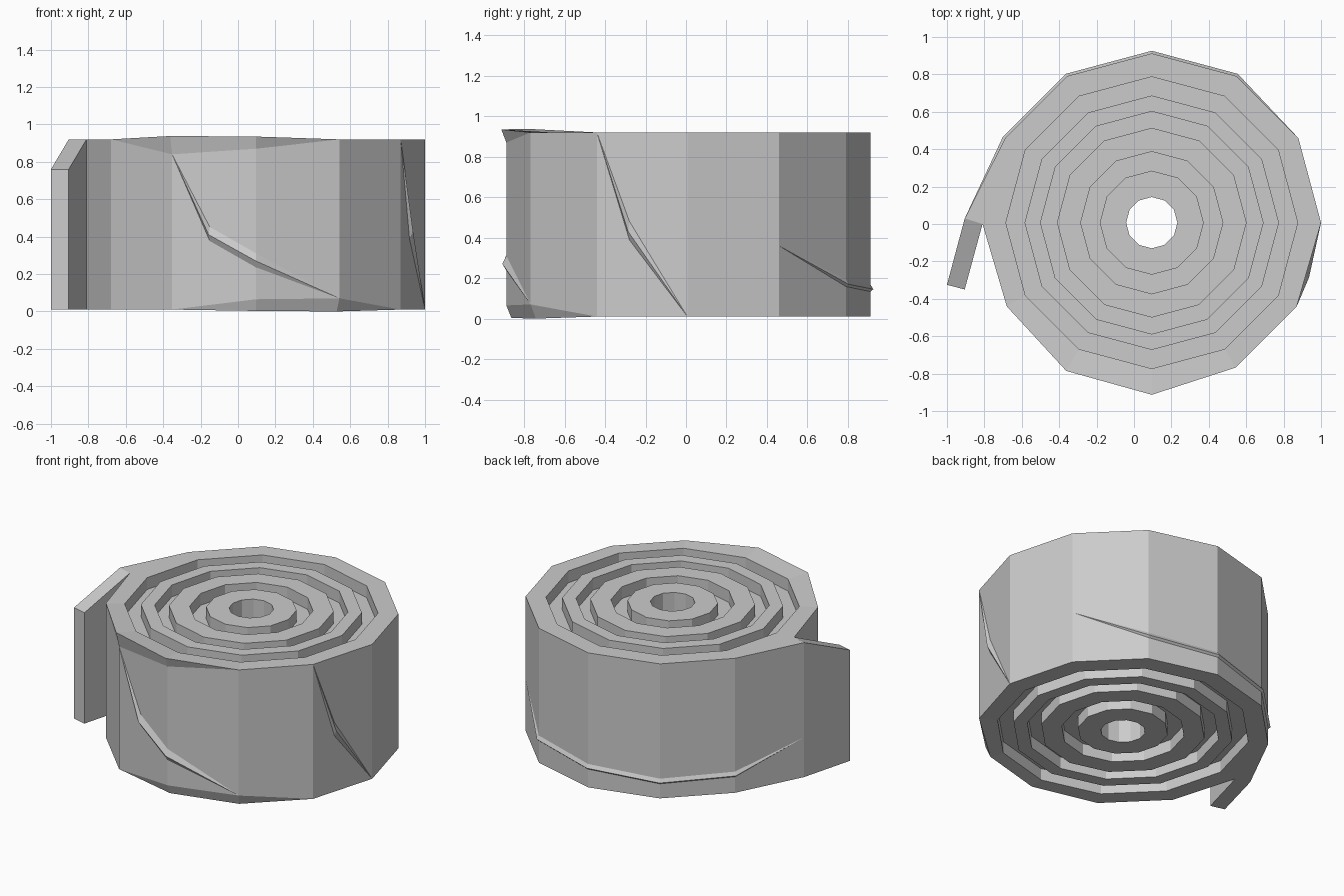
import bpy, bmesh
from math import cos, sin, radians
from mathutils import Vector

if "Cube" in bpy.data.objects:
    bpy.data.objects.remove(bpy.data.objects["Cube"])

CX, CY, LOW, HIGH, GROOVE = 0.095, 0.007, 0.01, 0.92, 0.08

cloth = bpy.data.materials.new("cloth_grey")
cloth.diffuse_color = (0.6, 0.6, 0.6, 1)
cloth.use_nodes = True
cloth.node_tree.nodes["Principled BSDF"].inputs["Base Color"].default_value = cloth.diffuse_color


def finish(bm, name):
    bmesh.ops.remove_doubles(bm, verts=bm.verts, dist=0.0005)
    bmesh.ops.recalc_face_normals(bm, faces=bm.faces)
    me = bpy.data.meshes.new(name)
    bm.to_mesh(me)
    bm.free()
    me.materials.append(cloth)
    ob = bpy.data.objects.new(name, me)
    bpy.context.collection.objects.link(ob)
    return ob


# Thirteen columns: the wound edge at 180 degrees has an outer and an inner corner
ANGLES = [30 * i for i in range(7)] + [180 + 30 * i for i in range(6)]
TAIL_OUT, TAIL_IN = (-0.905, 0.03), (-0.81, 0.0)


def ring_point(i, r):
    a = radians(ANGLES[i])
    return CX + r * cos(a), CY + r * sin(a)


def outer_point(i, extra=0.0):
    if i == 6:
        return TAIL_OUT
    if i == 7:
        return TAIL_IN
    return ring_point(i, 0.905 - (0.01 if i > 7 else 0) + extra)


# Hem flares: column -> (outward shift, rim height, height where the fold starts)
TOP_FOLD = {9: (0.02, 0.938, 0.84), 10: (0.025, 0.935, 0.87)}
BOTTOM_FOLD = {11: (-0.03, 0.0, 0.07), 10: (-0.025, 0.003, 0.065)}


def outer_column(i):
    bo, bz, bl = BOTTOM_FOLD.get(i, (0, LOW, LOW))
    to, tz, th = TOP_FOLD.get(i, (0, HIGH, HIGH))
    return [(*outer_point(i, bo), bz), (*outer_point(i), bl),
            (*outer_point(i), th), (*outer_point(i, to), tz)]


# Wound roll: raised rings and grooves on both ends
EDGES = [0.78, 0.68, 0.595, 0.507, 0.38, 0.278, 0.137]
end_profile = []
for k, r in enumerate(EDGES):
    levels = (0, GROOVE) if k % 2 == 0 else (GROOVE, 0)
    if r == EDGES[-1]:
        levels = (0,)
    end_profile += [(r, d) for d in levels]

bm = bmesh.new()
columns = []
for i in range(13):
    pts = outer_column(i)
    pts += [(*ring_point(i, r), HIGH - d) for r, d in end_profile]
    pts += [(*ring_point(i, r), LOW + d) for r, d in reversed(end_profile)]
    columns.append([bm.verts.new(p) for p in pts])
n = len(columns[0])
for i in range(13):
    a, b = columns[i], columns[(i + 1) % 13]
    for j in range(n):
        k = (j + 1) % n
        bm.faces.new((a[j], b[j], b[k], a[k]))
bmesh.ops.dissolve_degenerate(bm, edges=bm.edges, dist=0.0005)
finish(bm, "cloth_roll")

# Loose tail end with a sloping top
bm = bmesh.new()
plan = [(*TAIL_OUT, HIGH), (*TAIL_IN, HIGH), (-0.905, -0.35, 0.76), (-1.0, -0.325, 0.76)]
top = [bm.verts.new(p) for p in plan]
base = [bm.verts.new((x, y, LOW)) for x, y, z in plan]
bm.faces.new(top)
bm.faces.new(base[::-1])
for i in range(4):
    j = (i + 1) % 4
    bm.faces.new((top[i], base[i], base[j], top[j]))
finish(bm, "loose_tail")


# Raised creases in the outer layer, tapering to a point at both ends
def crease(name, path, above, below, lift):
    bm = bmesh.new()
    rows = []
    for k, p in enumerate(path):
        p = Vector(p)
        if k in (0, len(path) - 1):
            rows.append([bm.verts.new(p) for _ in range(3)])
            continue
        out = Vector((p.x - CX, p.y - CY, 0)).normalized()
        up = Vector((0, 0, 1))
        rows.append([bm.verts.new(p + up * above - out * 0.004),
                     bm.verts.new(p + out * lift),
                     bm.verts.new(p - up * below - out * 0.004)])
    for a, b in zip(rows, rows[1:]):
        for j in range(3):
            k = (j + 1) % 3
            bm.faces.new((a[j], b[j], b[k], a[k]))
    bmesh.ops.dissolve_degenerate(bm, edges=bm.edges, dist=0.0005)
    finish(bm, name)


def corner(i, z):
    return (*outer_point(i), z)


def between(i, j, t, z):
    p = Vector(outer_point(i)).lerp(Vector(outer_point(j)), t)
    return (p.x, p.y, z)


crease("front_crease", [corner(9, 0.84), between(9, 10, 0.45, 0.41),
                        corner(10, 0.27), corner(11, 0.07)], 0.05, 0.04, 0.02)
crease("right_crease", [corner(12, HIGH), between(12, 0, 0.36, 0.43),
                        corner(0, LOW)], 0.06, 0.05, 0.02)
crease("back_crease", [corner(1, 0.36), corner(2, 0.17), corner(3, 0.145), corner(4, 0.12),
                       corner(5, 0.13), corner(6, 0.28)], 0.03, 0.015, 0.014)
